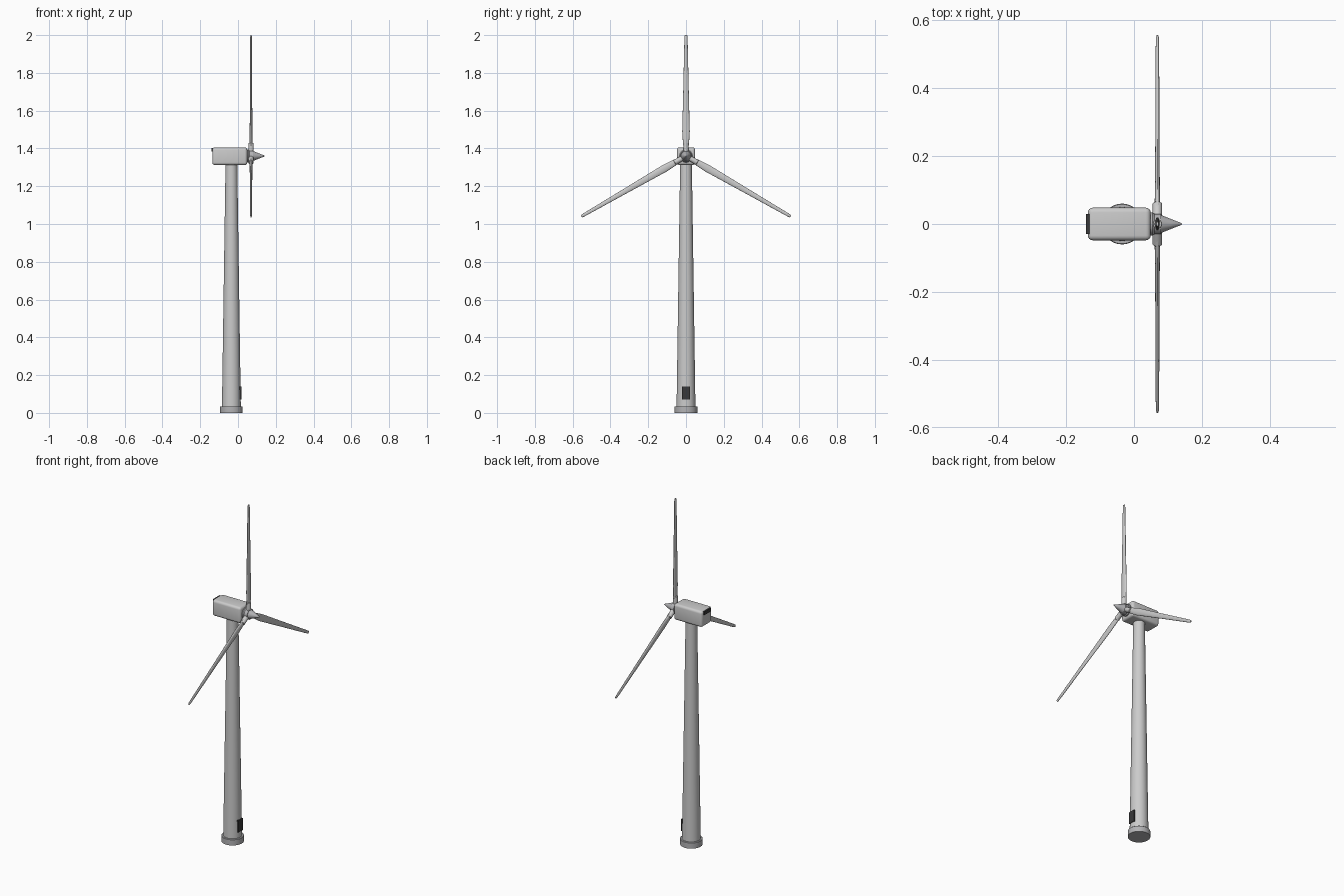
import bpy, bmesh
from math import pi, cos, sin, radians
from mathutils import Matrix, Vector

if "Cube" in bpy.data.objects:
    bpy.data.objects.remove(bpy.data.objects["Cube"])

TOWER_X, ROTOR_X, HUB_Z = -0.035, 0.069, 1.36


def material(name, v):
    m = bpy.data.materials.new(name)
    m.diffuse_color = (v, v, v * 1.03, 1)
    m.use_nodes = True
    m.node_tree.nodes["Principled BSDF"].inputs["Base Color"].default_value = m.diffuse_color
    return m


DARK = material("dark_panel", 0.04)
GREY = material("mid_grey", 0.45)


def make(name, bm, mat=None, angle=35):
    bmesh.ops.recalc_face_normals(bm, faces=bm.faces)
    me = bpy.data.meshes.new(name)
    bm.to_mesh(me)
    bm.free()
    ob = bpy.data.objects.new(name, me)
    bpy.context.collection.objects.link(ob)
    if mat:
        me.materials.append(mat)
    bpy.ops.object.select_all(action='DESELECT')
    ob.select_set(True)
    bpy.context.view_layer.objects.active = ob
    bpy.ops.object.shade_smooth_by_angle(angle=radians(angle))
    return ob


def loft(rings):
    """Skin a list of closed point rings and cap both ends."""
    bm = bmesh.new()
    vs = [[bm.verts.new(p) for p in r] for r in rings]
    n = len(vs[0])
    for a, b in zip(vs, vs[1:]):
        for i in range(n):
            j = (i + 1) % n
            bm.faces.new((a[i], a[j], b[j], b[i]))
    bm.faces.new(vs[0][::-1])
    bm.faces.new(vs[-1])
    return bm


def ellipse(rx, ry, z, n=32):
    return [Vector((rx * cos(2 * pi * i / n), ry * sin(2 * pi * i / n), z)) for i in range(n)]


def lathe(name, profile, matrix, mat=None, n=32):
    bm = loft([ellipse(r, r, z, n) for r, z in profile])
    bm.transform(matrix)
    return make(name, bm, mat)


def box(name, lo, hi, mat=None, bevel=0, segs=3):
    lo, hi = Vector(lo), Vector(hi)
    bm = bmesh.new()
    bmesh.ops.create_cube(bm, size=1)
    bm.transform(Matrix.Translation((lo + hi) / 2) @ Matrix.Diagonal((*(hi - lo), 1)))
    if bevel:
        bmesh.ops.bevel(bm, geom=bm.edges[:], offset=bevel, segments=segs,
                        profile=0.5, affect='EDGES')
    return make(name, bm, mat)


# Tower, foundation ring and door
at_tower = Matrix.Translation((TOWER_X, 0, 0))
lathe("foundation_ring", [(0.06, 0), (0.06, 0.033), (0.058, 0.035)], at_tower, GREY, 48)
lathe("tower", [(0.05, 0.03), (0.031, 1.32)], at_tower, None, 48)
box("door", (0.0, -0.02, 0.07), (0.0175, 0.02, 0.14), DARK)

# Nacelle with rear vent
box("nacelle", (-0.136, -0.048, 1.312), (0.049, 0.048, 1.406), None, 0.014, 4)
box("rear_vent", (-0.141, -0.03, 1.383), (-0.12, 0.03, 1.402), DARK)

# Hub and pointed spinner along +x
along_x = Matrix.Translation((0, 0, HUB_Z)) @ Matrix.Rotation(pi / 2, 4, 'Y')
lathe("hub", [(0.034, 0.045), (0.034, 0.055), (0.03, 0.06), (0.03, 0.08)], along_x, GREY)
lathe("spinner", [(0.027, 0.078), (0.015, 0.108), (0.003, 0.139), (0.001, 0.141)], along_x, GREY)

# Three blades with root collars
for k in range(3):
    turn = Matrix.Translation((ROTOR_X, 0, HUB_Z)) @ Matrix.Rotation(k * 2 * pi / 3, 4, 'X')
    lathe("blade_collar_%d" % (k + 1), [(0.014, 0.015), (0.014, 0.068), (0.012, 0.07)], turn, None, 24)
    sections = [(0.007, 0.013, 0.04), (0.008, 0.017, 0.08), (0.007, 0.020, 0.13),
                (0.006, 0.0145, 0.35), (0.005, 0.009, 0.6), (0.0045, 0.008, 0.632),
                (0.003, 0.006, 0.64)]
    blade = loft([ellipse(rx, ry, z, 24) for rx, ry, z in sections])
    blade.transform(turn)
    make("blade_%d" % (k + 1), blade)
